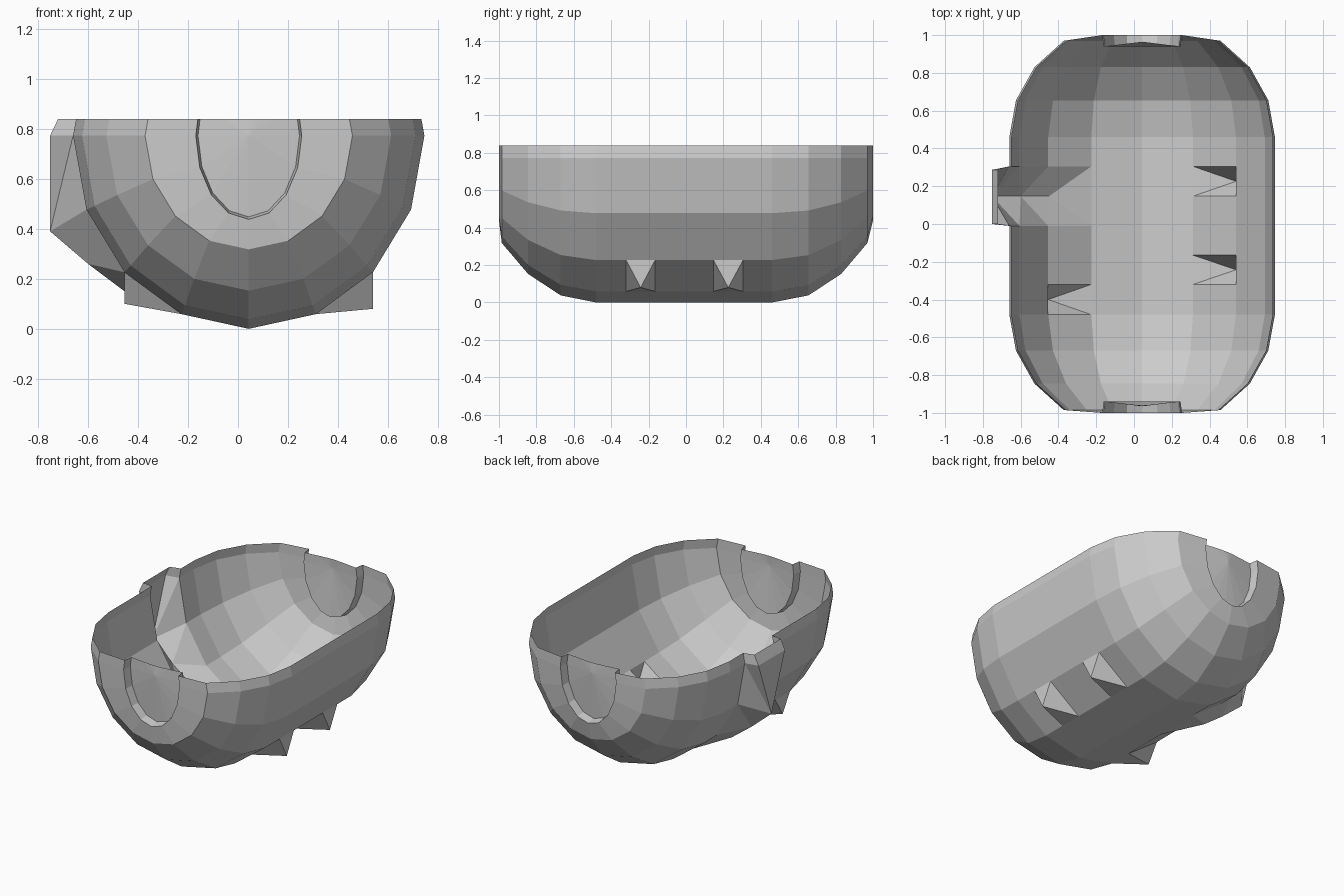
import bpy, bmesh, math

if "Cube" in bpy.data.objects:
    bpy.data.objects.remove(bpy.data.objects["Cube"])

CX, CZ, TOP = 0.043, 0.773, 0.84
N = 16  # sides of the full capsule section


def pt(i, y, rx=0.703, rz=0.773):
    # i = 0 is the keel, positive i runs toward +x
    a = i * 2 * math.pi / N
    return (CX + rx * math.sin(a), y, CZ - rz * math.cos(a))


def finish(name, bm):
    bmesh.ops.remove_doubles(bm, verts=bm.verts, dist=0.0005)
    bmesh.ops.recalc_face_normals(bm, faces=bm.faces)
    me = bpy.data.meshes.new(name)
    bm.to_mesh(me)
    bm.free()
    ob = bpy.data.objects.new(name, me)
    bpy.context.collection.objects.link(ob)
    return ob


def face(bm, *pts):
    bm.faces.new([bm.verts.new(p) for p in pts])


# Capsule rings: (y, x radius, z radius), ends shrink toward recessed caps
MID = [-0.48, -0.32, -0.165, -0.01, 0.147, 0.305, 0.46]
front = [(-0.94, 0.203, 0.325), (-1.0, 0.212, 0.335), (-0.985, 0.415, 0.455),
         (-0.845, 0.57, 0.62), (-0.67, 0.668, 0.735)]
back = [(0.655, 0.668, 0.735), (0.83, 0.57, 0.62), (0.97, 0.415, 0.455),
        (1.0, 0.212, 0.335), (0.94, 0.203, 0.325)]
rings = front + [(y, 0.703, 0.773) for y in MID] + back
S = len(front)

# Cells left open: three pockets and the spout, as (ring, side)
pockets = [(S + 1, 1), (S + 4, 1), (S, -2)]
open_cells = set(pockets)
open_cells |= {(S + k, i) for k in (3, 4) for i in (-2, -3, -4, -5)}

# Hull shell with domed end caps, cut flat at the rim
bm = bmesh.new()
grid = [[bm.verts.new(pt(i, *r)) for i in range(-8, 8)] for r in rings]
for j in range(len(rings) - 1):
    for i in range(-8, 8):
        if (j, i) not in open_cells:
            k, n = i + 8, (i + 9) % N
            bm.faces.new((grid[j][k], grid[j][n], grid[j + 1][n], grid[j + 1][k]))
for ring, y in ((grid[0], -0.965), (grid[-1], 0.965)):
    c = bm.verts.new((CX, y, CZ))
    for k in range(N):
        bm.faces.new((ring[k], ring[(k + 1) % N], c))
bmesh.ops.bisect_plane(bm, geom=bm.verts[:] + bm.edges[:] + bm.faces[:],
                       plane_co=(0, 0, TOP), plane_no=(0, 0, 1), clear_outer=True)
finish("hull", bm)

# Small pyramid pockets under the hull
for n, (j, i) in enumerate(pockets):
    s = 1 if i > 0 else -1
    y0, y1 = rings[j][0], rings[j + 1][0]
    a, b = pt(s, y0), pt(s, y1)
    c, d = pt(2 * s, y1), pt(2 * s, y0)
    apex = (c[0], (y0 + y1) / 2, 0.08 if s > 0 else 0.10)
    bm = bmesh.new()
    for p, q in ((a, b), (b, c), (c, d), (d, a)):
        face(bm, p, q, apex)
    finish(f"pocket_{n + 1}", bm)

# Side spout: keeled below, flat fronted above
bm = bmesh.new()
ym = 0.147
keel = [(-0.45, ym, 0.147), (-0.60, ym, 0.26), (-0.752, ym, 0.39)]
upper = []
for y, yo in ((-0.01, 0.0), (0.305, 0.287)):
    p = [pt(-i, y) for i in range(1, 5)] + [(-0.647, y, TOP)]
    o3, o4 = (-0.752, yo, 0.773), (-0.72, yo, TOP)
    face(bm, p[0], p[1], keel[0])
    face(bm, p[1], keel[1], keel[0])
    face(bm, p[1], p[2], keel[1])
    face(bm, p[2], keel[2], keel[1])
    face(bm, p[2], p[3], keel[2])
    face(bm, p[3], o3, keel[2])
    face(bm, p[3], p[4], o4, o3)
    upper.append((p[0], o3, o4))
(a0, a3, a4), (b0, b3, b4) = upper
face(bm, a0, b0, keel[0])
face(bm, a3, b3, keel[2])
face(bm, a3, a4, b4, b3)
finish("spout", bm)
